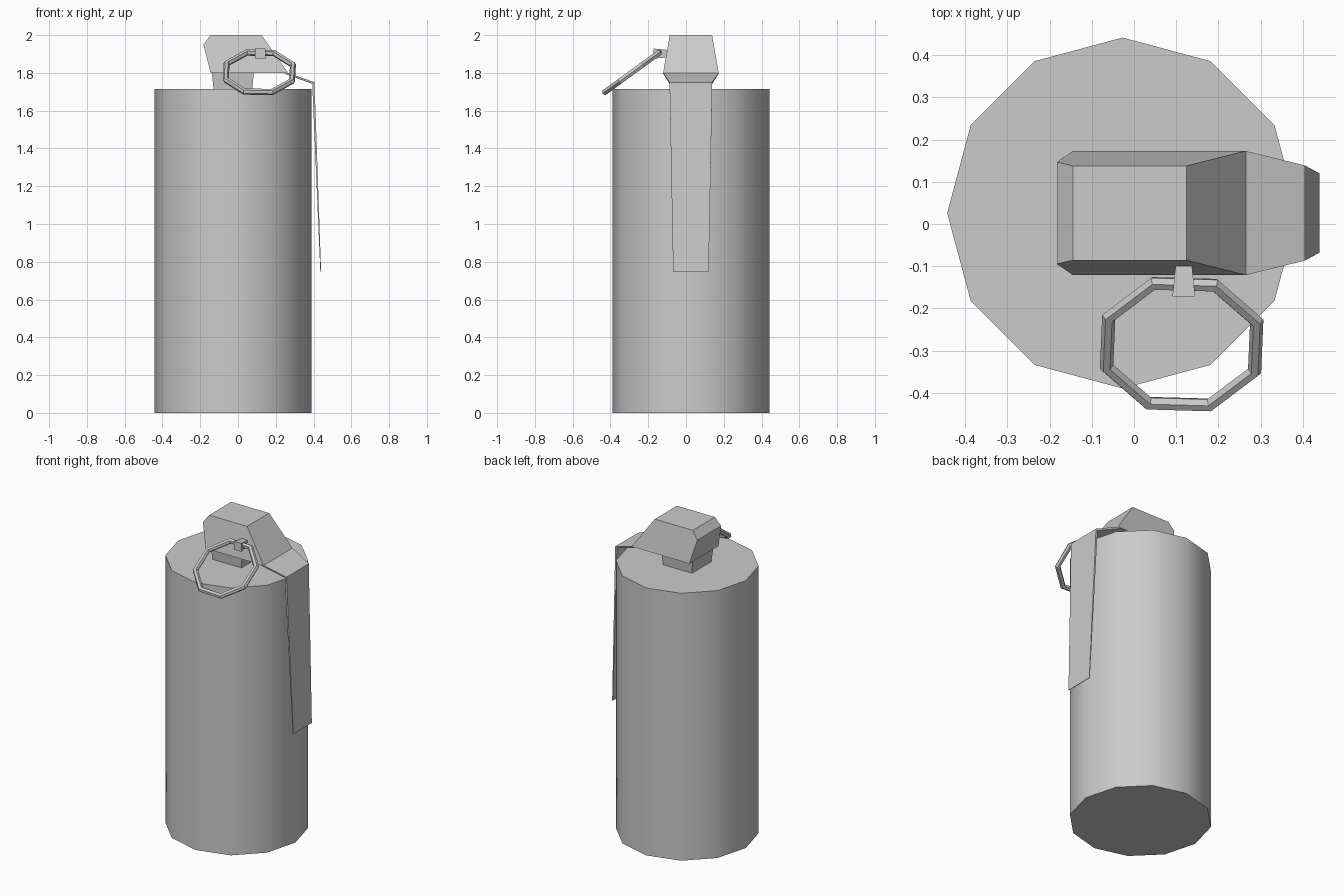
import bpy, bmesh
from math import radians, cos, sin, pi
from mathutils import Matrix

if "Cube" in bpy.data.objects:
    bpy.data.objects.remove(bpy.data.objects["Cube"])

CX, CY = -0.027, 0.026


def finish(name, bm, angle=None):
    bmesh.ops.recalc_face_normals(bm, faces=bm.faces)
    me = bpy.data.meshes.new(name)
    bm.to_mesh(me)
    bm.free()
    ob = bpy.data.objects.new(name, me)
    bpy.context.collection.objects.link(ob)
    if angle:
        bpy.context.view_layer.objects.active = ob
        ob.select_set(True)
        bpy.ops.object.shade_smooth_by_angle(angle=radians(angle))
        ob.select_set(False)
    return ob


def loft(name, loops, angle=None):
    """Skin equal-sized loops of points and cap both ends."""
    bm = bmesh.new()
    rows = [[bm.verts.new(p) for p in loop] for loop in loops]
    n = len(rows[0])
    for a, b in zip(rows, rows[1:]):
        for i in range(n):
            j = (i + 1) % n
            bm.faces.new((a[i], a[j], b[j], b[i]))
    bm.faces.new(rows[0])
    bm.faces.new(rows[-1])
    return finish(name, bm, angle)


# twelve-sided canister body
ring12 = [(CX + 0.416 * cos(i * pi / 6), CY + 0.416 * sin(i * pi / 6)) for i in range(12)]
loft("body", [[(x, y, z) for x, y in ring12] for z in (0, 1.715)], 35)


# tapered neck
def rect(hx, hy, z):
    return [(CX + sx * hx, CY + sy * hy, z) for sx, sy in ((-1, -1), (1, -1), (1, 1), (-1, 1))]


loft("neck", [rect(0.102, 0.097, 1.71), rect(0.112, 0.107, 1.81)])

# head: side profile whose half width shrinks with height
profile = [(-0.145, 1.8), (0.265, 1.8), (0.125, 2.0), (-0.145, 2.0), (-0.183, 1.95)]
loft("head", [[(x, CY + s * (0.147 - 0.175 * (z - 1.8)), z) for x, z in profile]
              for s in (-1, 1)])

# safety lever: thin tapering strip (x, z, half width, inner offset x, z)
strip = [(0.265, 1.8, 0.147, -0.02, -0.004),
         (0.405, 1.75, 0.113, -0.012, -0.008),
         (0.44, 0.745, 0.094, -0.004, 0)]
loft("lever", [[(x, CY - w, z), (x, CY + w, z), (x + dx, CY + w, z + dz), (x + dx, CY - w, z + dz)]
               for x, z, w, dx, dz in strip])


# pin holder on the head's side
def square(y, h, z):
    return [(0.118 + sx * h, y, z + sz * h) for sx, sz in ((-1, -1), (1, -1), (1, 1), (-1, 1))]


loft("pin", [square(-0.172, 0.027, 1.902), square(-0.095, 0.019, 1.902)])

# tilted eight-sided pull ring
bm = bmesh.new()
tilt = Matrix.Translation((0.113, -0.285, 1.803)) @ Matrix.Rotation(radians(36), 4, 'X') \
    @ Matrix.Rotation(radians(20.5), 4, 'Z')
R, r, N, M = 0.190, 0.017, 8, 6
grid = []
for i in range(N):
    a = 2 * pi * i / N
    row = []
    for k in range(M):
        b = 2 * pi * k / M
        d = R + r * cos(b)
        row.append(bm.verts.new((d * cos(a), d * sin(a), r * sin(b))))
    grid.append(row)
for i in range(N):
    for k in range(M):
        p, q = grid[i], grid[(i + 1) % N]
        bm.faces.new((p[k], q[k], q[(k + 1) % M], p[(k + 1) % M]))
bmesh.ops.transform(bm, matrix=tilt, verts=bm.verts)
finish("pull_ring", bm)
